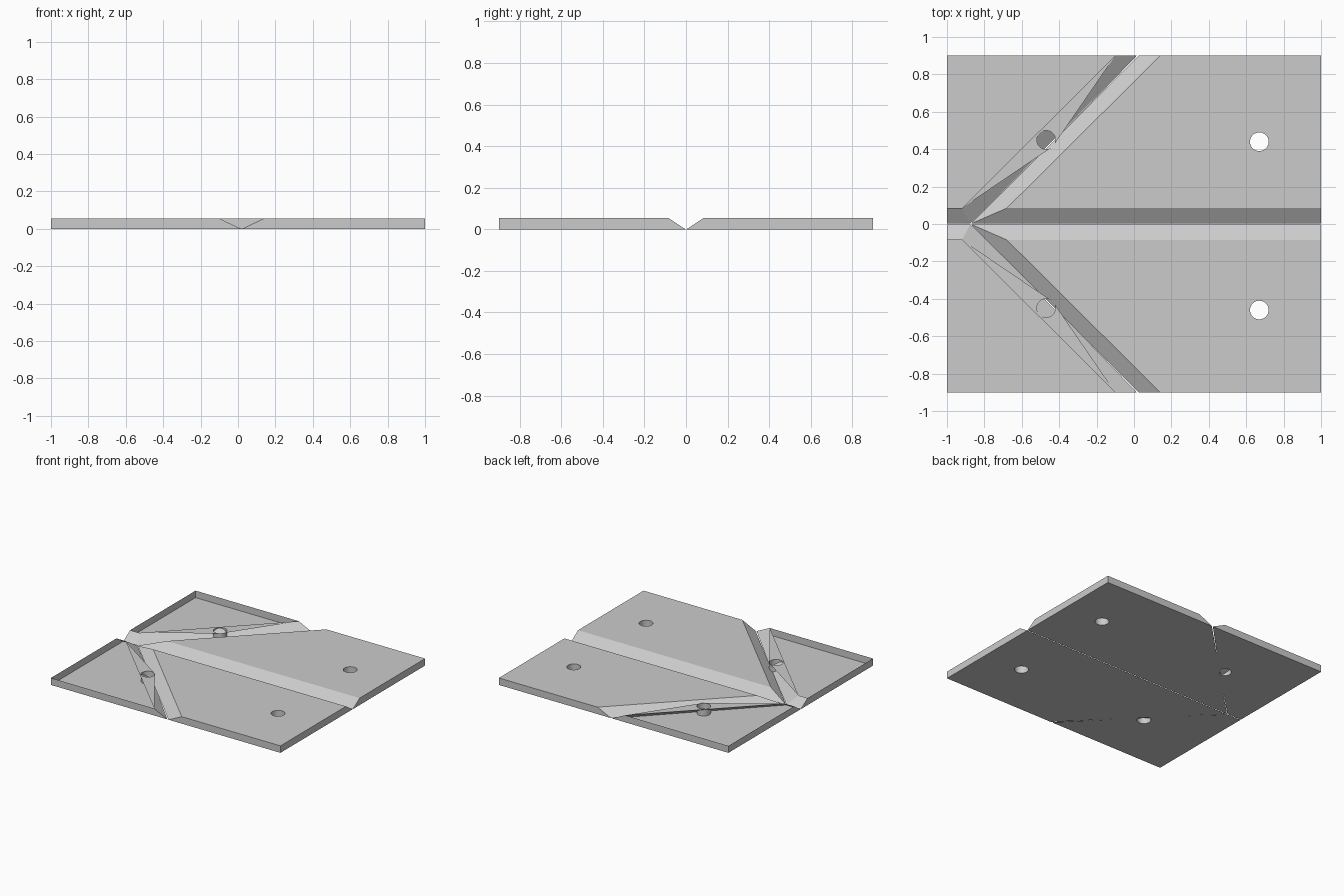
import bpy, bmesh
from math import radians, cos, sin

if "Cube" in bpy.data.objects:
    bpy.data.objects.remove(bpy.data.objects["Cube"])

T = 0.055      # plate thickness
R = 0.05       # screw hole radius
EDGE = 0.9     # half depth of the panel
BEVEL = 0.085  # half width of the centre groove

grey = bpy.data.materials.new("plain_grey")
grey.use_nodes = True
COLOUR = (0.6, 0.6, 0.6, 1)
grey.diffuse_color = COLOUR
grey.node_tree.nodes["Principled BSDF"].inputs["Base Color"].default_value = COLOUR


def make_object(name, faces, side):
    """Build a mesh from point loops, mirrored in y when side is -1."""
    bm = bmesh.new()
    for loop in faces:
        points = [bm.verts.new((x, y * side, z)) for x, y, z in loop]
        bm.faces.new(points if side > 0 else points[::-1])
    bmesh.ops.remove_doubles(bm, verts=bm.verts, dist=0.0001)
    mesh = bpy.data.meshes.new(name)
    bm.to_mesh(mesh)
    bm.free()
    mesh.materials.append(grey)
    obj = bpy.data.objects.new(name, mesh)
    bpy.context.collection.objects.link(obj)
    return obj


def activate(obj):
    bpy.ops.object.select_all(action='DESELECT')
    obj.select_set(True)
    bpy.context.view_layer.objects.active = obj


def at(points, z):
    return [(x, y, z) for x, y in points]


def skirt(low, high):
    """Side faces between two matching outlines."""
    n = len(low)
    return [[low[i], low[(i + 1) % n], high[(i + 1) % n], high[i]] for i in range(n)]


def arc(cx, cy, start, end, steps=28):
    angles = [radians(start + (end - start) * i / steps) for i in range(steps + 1)]
    return [(cx + R * cos(a), cy + R * sin(a)) for a in angles]


def drill(obj, x, y):
    bpy.ops.mesh.primitive_cylinder_add(vertices=32, radius=R, depth=1, location=(x, y, 0))
    cutter = bpy.context.object
    cutter.hide_render = True
    cutter.data.materials.append(grey)
    activate(obj)
    mod = obj.modifiers.new("hole", 'BOOLEAN')
    mod.operation = 'DIFFERENCE'
    mod.solver = 'EXACT'
    mod.object = cutter
    bpy.ops.object.modifier_apply(modifier=mod.name)
    bpy.data.objects.remove(cutter)


for side, label, hole_y in ((1, "back", 0.44), (-1, "front", -0.46)):
    # Large panel half with sloped groove walls and a through hole
    low = at([(-0.87, 0.002), (1, 0.002), (1, EDGE), (0.025, EDGE)], 0)
    high = at([(-0.68, BEVEL), (1, BEVEL), (1, EDGE), (0.14, EDGE)], T)
    panel = make_object(label + "_panel", [low[::-1], high] + skirt(low, high), side)
    drill(panel, 0.67, hole_y)

    # Open corner tray: floor notched by the hole, rim walls and sloped groove walls
    cx, cy = -0.47, 0.45
    base = [(-1, 0.002), (-0.875, 0.002), (0.015, EDGE), (-1, EDGE)]
    crest = [(-1, BEVEL), (-0.92, BEVEL), (-0.1, EDGE), (-1, EDGE)]
    floor = base[:2] + arc(cx, cy, 270, 0) + base[2:]
    tray_faces = [at(floor, 0)[::-1]] + skirt(at(base, 0), at(crest, T))
    make_object(label + "_corner_tray", tray_faces, side)

    # Flat ledge reaching from the tray's crest around the hole
    ledge = [crest[1]] + arc(cx, cy, 302, -35) + [crest[2]]
    make_object(label + "_hole_ledge", [at(ledge, T)], side)

    # Sleeve lining the corner hole
    ring = arc(cx, cy, 360, 0, 32)[:-1]
    sleeve = make_object(label + "_hole_sleeve", skirt(at(ring, 0), at(ring, T)), side)

    for obj in (panel, sleeve):
        activate(obj)
        bpy.ops.object.shade_smooth_by_angle(angle=radians(30))
